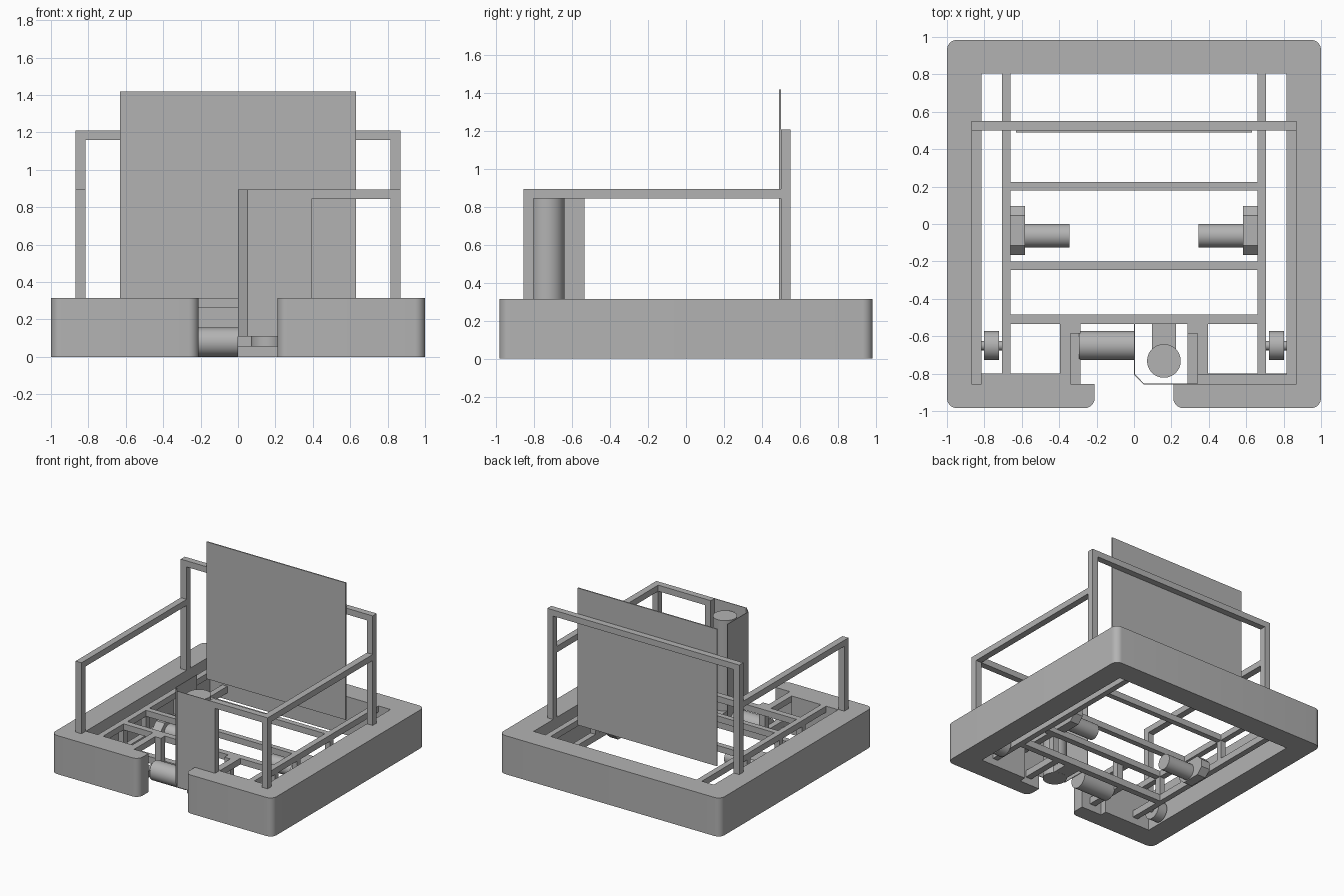
import bpy, bmesh, math
from mathutils import Vector, Matrix

cube = bpy.data.objects.get("Cube")
if cube:
    bpy.data.objects.remove(cube, do_unlink=True)

grey = bpy.data.materials.new("plain grey")
grey.use_nodes = True
GREY = (0.45, 0.45, 0.45, 1)
grey.diffuse_color = GREY
grey.node_tree.nodes["Principled BSDF"].inputs["Base Color"].default_value = GREY


def finish(name, bm, smooth=False):
    bmesh.ops.recalc_face_normals(bm, faces=bm.faces)
    mesh = bpy.data.meshes.new(name)
    bm.to_mesh(mesh)
    bm.free()
    mesh.materials.append(grey)
    ob = bpy.data.objects.new(name, mesh)
    bpy.context.collection.objects.link(ob)
    if smooth:
        bpy.ops.object.select_all(action='DESELECT')
        ob.select_set(True)
        bpy.context.view_layer.objects.active = ob
        bpy.ops.object.shade_smooth_by_angle(angle=math.radians(35))
    return ob


def box(name, x, y, z):
    bm = bmesh.new()
    bmesh.ops.create_cube(bm, size=1)
    for v in bm.verts:
        v.co = Vector([(r[0] + r[1]) / 2 + c * (r[1] - r[0]) for r, c in zip((x, y, z), v.co)])
    return finish(name, bm)


def cylinder(name, centre, radius, length, axis='X'):
    bm = bmesh.new()
    bmesh.ops.create_cone(bm, cap_ends=True, segments=40, radius1=radius, radius2=radius, depth=length)
    if axis == 'X':
        bm.transform(Matrix.Rotation(math.pi / 2, 4, 'Y'))
    bm.transform(Matrix.Translation(centre))
    return finish(name, bm, True)


def prism(name, outline, z0, z1, rounded=None):
    bm = bmesh.new()
    face = bm.faces.new([bm.verts.new((x, y, z0)) for x, y in outline])
    new = bmesh.ops.extrude_face_region(bm, geom=[face])["geom"]
    for v in new:
        if isinstance(v, bmesh.types.BMVert):
            v.co.z = z1
    if rounded:
        edges = [e for e in bm.edges
                 if abs(e.verts[0].co.z - e.verts[1].co.z) > 0.01 and rounded(e.verts[0].co)]
        bmesh.ops.bevel(bm, geom=edges, offset=0.055, segments=8, profile=0.5, affect='EDGES')
    return finish(name, bm, rounded is not None)


def span(side, a, b):
    return tuple(sorted((side * a, side * b)))


# Bumper ring, open at the front
TOP = 0.315
half = [(0.21, -0.855), (0.21, -0.985), (1, -0.985), (1, 0.985)]
inner = [(0.815, 0.805), (0.815, -0.8), (0.395, -0.8), (0.395, -0.855)]
mirror = lambda pts: [(-x, y) for x, y in reversed(pts)]
prism("bumper", half + mirror(half) + mirror(inner) + inner, 0, TOP,
      lambda co: abs(co.y) > 0.95)

# Chassis: two levels of tubes joined by short posts
UPPER, LOWER = (0.265, TOP), (0.055, 0.11)
CROSS = [(-0.535, -0.485), (-0.245, -0.2), (0.18, 0.225)]
for y in CROSS:
    box("chassis_crossbar", (-0.66, 0.66), y, UPPER)
box("lower_front_crossbar", (-0.66, 0.66), CROSS[0], LOWER)

for s, side in ((1, "left"), (-1, "right")):
    for level, z in (("upper", UPPER), ("lower", LOWER)):
        box(f"{side}_{level}_chassis_rail", span(s, 0.66, 0.707), (-0.8, 0.805), z)
    for y in CROSS:
        box(f"{side}_chassis_post", span(s, 0.66, 0.707), y, (0.11, 0.265))

    # Front brackets beside the opening
    box(f"{side}_bracket_bar", span(s, 0.34, 0.395), (-0.855, -0.535), UPPER)
    box(f"{side}_lower_bracket_bar", span(s, 0.287, 0.34), (-0.855, -0.535), LOWER)
    box(f"{side}_bracket_post", span(s, 0.287, 0.34), (-0.585, -0.535), (0.11, TOP))

    # Small support wheels
    cylinder(f"{side}_wheel", (s * 0.762, -0.65, 0.08), 0.078, 0.08)
    cylinder(f"{side}_wheel_axle", (s * 0.76, -0.65, 0.08), 0.025, 0.11)

    # Side motors with chamfered mounting blocks
    cylinder(f"{side}_motor", (s * 0.465, -0.062, 0.09), 0.063, 0.24)
    block = box(f"{side}_motor_mount", span(s, 0.582, 0.66), (-0.165, 0.095), (0.02, 0.18))
    bm = bmesh.new()
    bm.from_mesh(block.data)
    along = [e for e in bm.edges if abs(e.verts[0].co.x - e.verts[1].co.x) > 0.01]
    bmesh.ops.bevel(bm, geom=along, offset=0.05, segments=1, affect='EDGES')
    bm.to_mesh(block.data)
    bm.free()

    # Hand rail posts and side rails
    outer = span(s, 0.815, 0.868)
    box(f"{side}_front_post", outer, (-0.857, -0.805), (0.29, 0.895))
    box(f"{side}_rear_post", outer, (0.5, 0.552), (0.29, 1.21))
    box(f"{side}_side_rail", outer, (-0.857, 0.5), (0.845, 0.895))

# Rear hoop, front rail and back panel
box("rear_top_rail", (-0.868, 0.868), (0.5, 0.552), (1.16, 1.21))
box("front_rail", (0.34, 0.815), (-0.857, -0.805), (0.845, 0.895))
box("front_rail_post", (0.34, 0.393), (-0.857, -0.805), (0.265, 0.845))
box("back_panel", (-0.63, 0.63), (0.49, 0.5), (0.3, 1.42))

# Drive roller in the opening
cylinder("drive_roller", (-0.147, -0.65, 0.079), 0.078, 0.294)

# Steering column with its thin bent cover
cylinder("steering_column", (0.16, -0.732, 0.452), 0.09, 0.795, 'Z')
box("column_bracket", (0.095, 0.225), (-0.68, -0.53), LOWER)
bend = [(0, -0.535), (0, -0.805), (0.05, -0.857), (0.34, -0.857)]
inside = [(0.34, -0.852), (0.052, -0.852), (0.005, -0.803), (0.005, -0.535)]
prism("column_cover", bend + inside, 0.11, 0.895)
